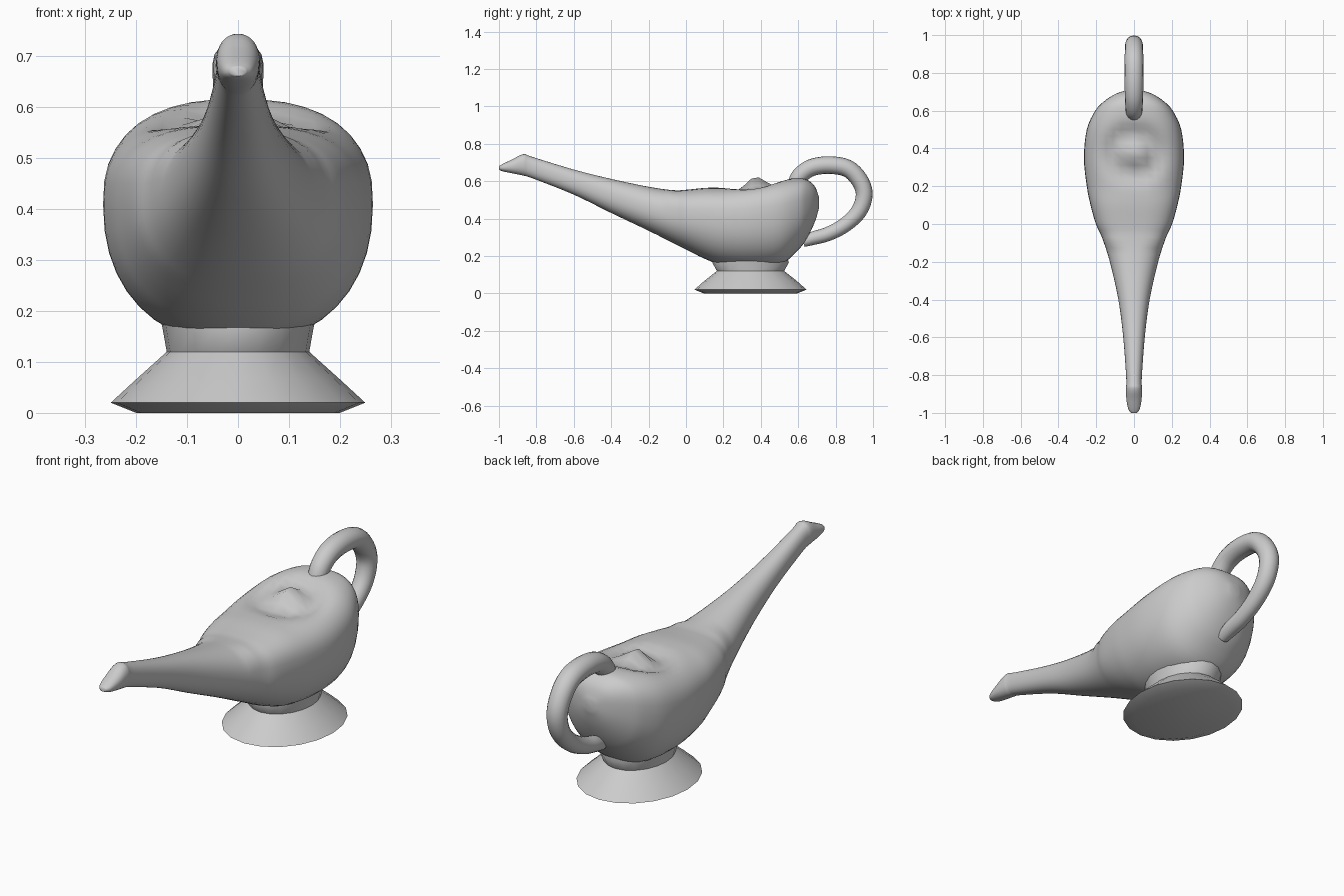
import bpy, bmesh, math
from mathutils import Vector

cube = bpy.data.objects.get("Cube")
if cube:
    bpy.data.objects.remove(cube)

clay = bpy.data.materials.new("plain grey")
clay.use_nodes = True
GREY = (0.6, 0.6, 0.6, 1)
clay.diffuse_color = GREY
clay.node_tree.nodes["Principled BSDF"].inputs["Base Color"].default_value = GREY


def smooth_rows(rows, steps):
    """Catmull-Rom resampling of a list of equal-length rows."""
    pts = [Vector(r) for r in rows]
    out = []
    for i in range(len(pts) - 1):
        a, b, c, d = (pts[min(max(i + k, 0), len(pts) - 1)] for k in (-1, 0, 1, 2))
        for s in range(steps):
            t = s / steps
            out.append(0.5 * (2 * b + (c - a) * t + (2 * a - 5 * b + 4 * c - d) * t ** 2
                              + (3 * b - a - 3 * c + d) * t ** 3))
    return out + [pts[-1]]


def loft(name, rings, angle):
    """Skin a list of closed rings, cap both ends and shade smooth."""
    bm = bmesh.new()
    loops = [[bm.verts.new(p) for p in ring] for ring in rings]
    n = len(loops[0])
    for lo, hi in zip(loops, loops[1:]):
        for i in range(n):
            j = (i + 1) % n
            bm.faces.new((lo[i], lo[j], hi[j], hi[i]))
    bm.faces.new(loops[0])
    bm.faces.new(loops[-1])
    bmesh.ops.recalc_face_normals(bm, faces=bm.faces)
    mesh = bpy.data.meshes.new(name)
    bm.to_mesh(mesh)
    bm.free()
    mesh.materials.append(clay)
    obj = bpy.data.objects.new(name, mesh)
    bpy.context.collection.objects.link(obj)
    bpy.ops.object.select_all(action="DESELECT")
    obj.select_set(True)
    bpy.context.view_layer.objects.active = obj
    bpy.ops.object.shade_smooth_by_angle(angle=math.radians(angle))
    return obj


def power(v, e):
    return math.copysign(abs(v) ** e, v)


# Body and spout: y, half width, underside, top, height share of the widest line
STATIONS = [
    (-1.0, .015, .662, .680, .5), (-.98, .030, .653, .692, .5),
    (-.93, .040, .642, .716, .5), (-.87, .043, .630, .744, .5),
    (-.82, .041, .615, .729, .5), (-.6, .057, .528, .662, .5),
    (-.4, .083, .430, .612, .5), (-.2, .128, .335, .570, .5),
    (-.07, .170, .270, .552, .53), (0, .202, .235, .554, .56),
    (.1, .230, .185, .564, .6), (.2, .250, .150, .568, .61),
    (.35, .265, .135, .585, .61), (.5, .250, .150, .610, .6),
    (.6, .205, .232, .616, .58), (.65, .158, .300, .606, .57),
    (.69, .095, .385, .570, .56), (.712, .025, .46, .51, .5),
]
SIDES = 40
KNOB = Vector((0, .37))
rings = []
for y, w, low, top, share in smooth_rows(STATIONS, 4):
    mid = low + (top - low) * share
    ring = []
    for i in range(SIDES):
        a = math.tau * i / SIDES
        c, s = math.cos(a), math.sin(a)
        e = .72 if s > 0 and y > -.1 else .9
        x = w * power(c, e)
        z = mid + power(s, e) * (top - mid if s > 0 else mid - low)
        # Dished lid with a small central knob
        if s > 0:
            r = (Vector((x, y)) - KNOB).length
            z += .035 * math.exp(-(r / .05) ** 2) - .03 * math.exp(-((r - .11) / .05) ** 2)
        ring.append((x, y, z))
    rings.append(ring)
loft("body_and_spout", rings, 60)

# Oval flared foot: half width, half length, height
FOOT = [(.20, .25, 0), (.25, .30, .02), (.2, .248, .066), (.14, .18, .12),
        (.148, .205, .165), (.16, .19, .22)]
FOOT_SIDES = 20
loft("foot", [[(rx * math.cos(math.tau * i / FOOT_SIDES),
                .345 + ry * math.sin(math.tau * i / FOOT_SIDES), z)
               for i in range(FOOT_SIDES)] for rx, ry, z in FOOT], 50)

# Looped handle: y, z, thickness, half width
HANDLE = [
    (.585, .585, .042, .042), (.61, .63, .045, .045), (.67, .672, .046, .048),
    (.76, .686, .047, .05), (.86, .67, .047, .05), (.925, .61, .046, .048),
    (.953, .53, .045, .046), (.925, .44, .043, .043), (.85, .366, .040, .040),
    (.76, .318, .038, .038), (.68, .295, .036, .036), (.625, .275, .028, .028),
]
path = smooth_rows(HANDLE, 4)
rings = []
for i, (y, z, thick, wide) in enumerate(path):
    ahead, behind = path[min(i + 1, len(path) - 1)], path[max(i - 1, 0)]
    run = Vector((ahead[0] - behind[0], ahead[1] - behind[1])).normalized()
    ring = []
    for k in range(16):
        a = math.tau * k / 16
        side = thick * math.sin(a)
        ring.append((wide * math.cos(a), y - run.y * side, z + run.x * side))
    rings.append(ring)
loft("handle", rings, 60)
